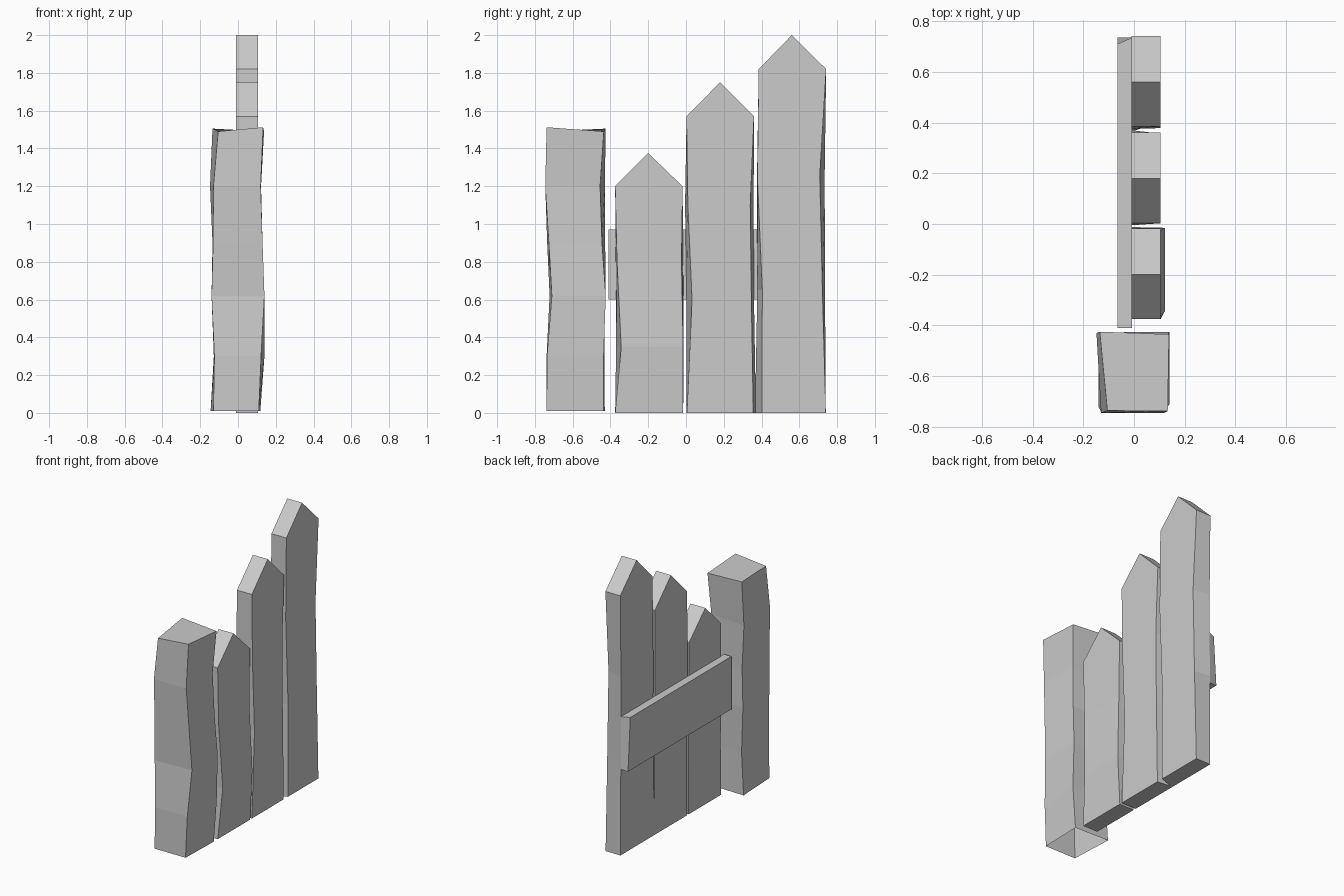
import bpy

def make(name, verts, faces):
    me = bpy.data.meshes.new(name)
    me.from_pydata(verts, [], faces)
    me.validate()
    ob = bpy.data.objects.new(name, me)
    bpy.context.collection.objects.link(ob)
    return ob

def ring_faces(n):
    """Side quads joining n stacked four-corner rings (counter-clockwise)."""
    return [(4*r + i, 4*r + (i+1) % 4, 4*r + 4 + (i+1) % 4, 4*r + 4 + i)
            for r in range(n - 1) for i in range(4)]

def picket(name, levels, peak_y, peak_z, back=-0.01):
    """Pointed board; level = z, front x, front y pair, back y pair."""
    verts = []
    for z, fx, f0, f1, b0, b1 in levels:
        verts += [(fx, f0, z), (fx, f1, z), (back, b1, z), (back, b0, z)]
    n = len(levels)
    faces = [(3, 2, 1, 0)]
    # side quads, leaving the last band to carry the pointed front and back
    faces += ring_faces(n)[:-4]
    a, b = 4 * (n - 2), 4 * (n - 1)
    fp, bp = 4 * n, 4 * n + 1
    verts += [(levels[-1][1], peak_y, peak_z), (back, peak_y, peak_z)]
    faces += [(a, a+1, b+1, fp, b), (a+1, a+2, b+2, b+1),
              (a+2, a+3, b+3, bp, b+2), (a+3, a, b, b+3),
              (b+1, b+2, bp, fp), (b+3, b, fp, bp)]
    return make(name, verts, faces)

# Three pickets rising in height, with hewn front corners
picket("short_picket", [
    (0.00, 0.105, -.375, -.015, -.375, -.015),
    (0.35, 0.122, -.343, -.015, -.370, -.012),
    (0.80, 0.105, -.365, -.024, -.372, -.015),
    (1.20, 0.105, -.375, -.018, -.375, -.018)], -.20, 1.375)
picket("middle_picket", [
    (0.00, 0.105, .005, .356, .003, .370),
    (0.60, 0.105, .032, .346, .003, .360),
    (1.10, 0.105, .010, .340, -.005, .358),
    (1.57, 0.105, .003, .360, .003, .360)], .18, 1.75)
picket("tall_picket", [
    (0.00, 0.105, .402, .740, .365, .740),
    (0.65, 0.105, .404, .722, .378, .736),
    (1.25, 0.105, .378, .708, .376, .734),
    (1.82, 0.105, .385, .742, .385, .742)], .56, 2.0)

# Thick rough post, open underneath: front-left, front-right, back-right, back-left
post = [
    (0.01, (-.130, -.738), (.110, -.738), (.118, -.437), (-.145, -.430)),
    (0.30, (-.125, -.738), (.122, -.736), (.140, -.436), (-.128, -.432)),
    (0.62, (-.140, -.722), (.140, -.710), (.140, -.425), (-.140, -.430)),
    (0.90, (-.132, -.735), (.130, -.726), (.130, -.445), (-.135, -.428)),
    (1.20, (-.130, -.745), (.120, -.745), (.122, -.455), (-.148, -.430))]
verts = [(x, y, z) for z, *ring in post for x, y in ring]
verts += [(-.105, -.736, 1.49), (.133, -.738, 1.512), (.138, -.435, 1.49), (-.135, -.425, 1.505)]
make("gate_post", verts, ring_faces(6) + [(20, 21, 22, 23)])

# Cross rail behind the pickets, one end cut at a slant
rail = [(-.065, -.41, .60), (-.008, -.41, .60), (-.008, .735, .60), (-.065, .735, .60),
        (-.065, -.41, .97), (-.008, -.41, .97), (-.008, .735, .97), (-.065, .710, .97)]
make("cross_rail", rail, ring_faces(2) + [(3, 2, 1, 0), (4, 5, 6, 7)])
